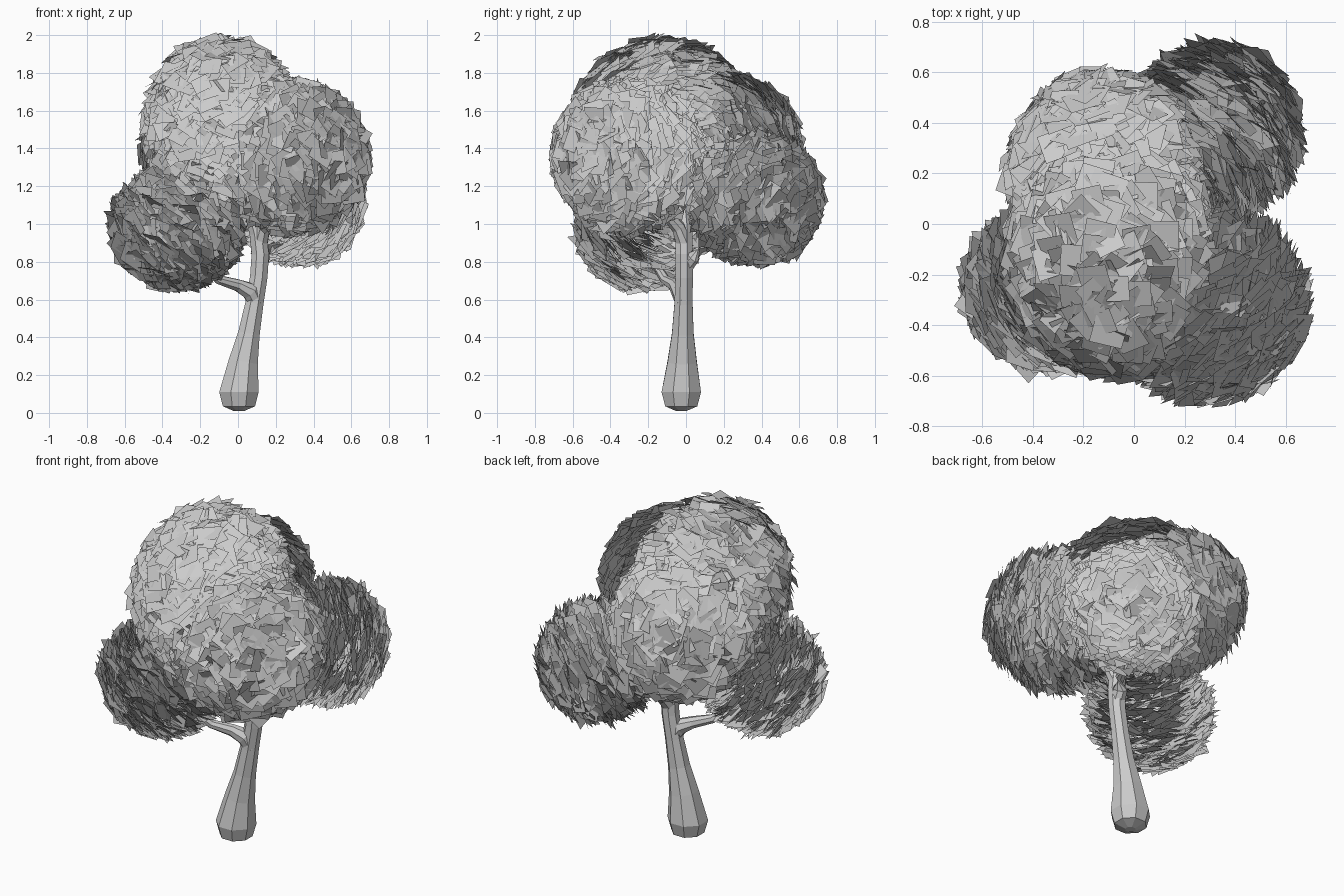
import bpy, bmesh, math, random
from mathutils import Vector

if "Cube" in bpy.data.objects:
    bpy.data.objects.remove(bpy.data.objects["Cube"])

random.seed(7)
CROWN = Vector((0, 0, 1.3))


def new_object(name, bm):
    mesh = bpy.data.meshes.new(name)
    bm.to_mesh(mesh)
    bm.free()
    obj = bpy.data.objects.new(name, mesh)
    bpy.context.collection.objects.link(obj)
    return obj


def tube(name, path, sides=8):
    """Flat-faced tube through (x, y, z, radius) points."""
    bm = bmesh.new()
    pts = [Vector(p[:3]) for p in path]
    rings = []
    for i, p in enumerate(pts):
        d = (pts[min(i + 1, len(pts) - 1)] - pts[max(i - 1, 0)]).normalized()
        ref = Vector((0, 1, 0)) if abs(d.y) < 0.75 else Vector((1, 0, 0))
        if name == "trunk" and i < 3:
            d = Vector((0, 0, 1))
        u = ref.cross(d).normalized()
        v = d.cross(u)
        ring = []
        for k in range(sides):
            a = 2 * math.pi * (k + 0.5) / sides
            ring.append(bm.verts.new(p + (u * math.cos(a) + v * math.sin(a)) * path[i][3]))
        rings.append(ring)
    for a, b in zip(rings, rings[1:]):
        for k in range(sides):
            j = (k + 1) % sides
            bm.faces.new((a[k], a[j], b[j], b[k]))
    bm.faces.new(rings[0][::-1])
    bm.faces.new(rings[-1])
    bmesh.ops.recalc_face_normals(bm, faces=bm.faces)
    return new_object(name, bm)


def leaf_cluster(name, center, radii, count, half=0.056):
    """Ellipsoid shell of square leaf cards, all facing away from the crown's middle."""
    bm = bmesh.new()
    c, r = Vector(center), Vector(radii)
    golden = math.pi * (3 - math.sqrt(5))
    for i in range(count):
        z = 1 - 2 * (i + 0.5) / count
        s = math.sqrt(1 - z * z)
        d = Vector((s * math.cos(i * golden), s * math.sin(i * golden), z))
        pos = c + d * r * random.uniform(0.94, 1.02)
        n = (pos - CROWN).normalized()
        n = (n + Vector([random.gauss(0, 0.2) for _ in range(3)])).normalized()
        t = n.cross(Vector([random.gauss(0, 1) for _ in range(3)])).normalized()
        b = n.cross(t)
        h = half * random.uniform(0.8, 1.2)
        bm.faces.new([bm.verts.new(pos + (t * x + b * y) * h)
                      for x, y in ((-1, -1), (1, -1), (1, 1), (-1, 1))])
    return new_object(name, bm)


# Trunk with swollen, rounded foot
tube("trunk", [
    (0.005, -0.025, 0.01, 0.03), (0.005, -0.025, 0.035, 0.092),
    (0.005, -0.025, 0.11, 0.113), (0.028, -0.02, 0.27, 0.084),
    (0.058, -0.017, 0.42, 0.062), (0.087, -0.013, 0.58, 0.052),
    (0.11, -0.01, 0.72, 0.05), (0.118, -0.01, 0.84, 0.05),
    (0.105, -0.01, 0.95, 0.048), (0.06, -0.02, 1.1, 0.035),
    (-0.02, -0.03, 1.35, 0.02)])

# Branches into the leaf clusters
tube("left_branch", [
    (0.10, -0.01, 0.58, 0.045), (0.065, -0.03, 0.645, 0.05),
    (0.0, -0.06, 0.675, 0.034), (-0.1, -0.11, 0.705, 0.026),
    (-0.28, -0.2, 0.85, 0.018)])
tube("back_branch", [
    (0.11, -0.01, 0.77, 0.045), (0.13, 0.035, 0.83, 0.042),
    (0.17, 0.09, 0.865, 0.03), (0.24, 0.2, 0.92, 0.025),
    (0.33, 0.34, 1.05, 0.018)])
tube("front_branch", [
    (0.115, -0.01, 0.9, 0.045), (0.135, -0.04, 0.98, 0.038),
    (0.19, -0.14, 1.1, 0.028), (0.28, -0.28, 1.3, 0.018)])

# Foliage clusters
leaf_cluster("top_foliage", (-0.09, -0.13, 1.52), (0.39, 0.46, 0.46), 1200)
leaf_cluster("back_foliage", (-0.13, 0.19, 1.40), (0.36, 0.41, 0.39), 900)
leaf_cluster("front_right_foliage", (0.29, -0.32, 1.36), (0.38, 0.37, 0.37), 1000)
leaf_cluster("back_right_foliage", (0.335, 0.38, 1.12), (0.31, 0.32, 0.31), 750)
leaf_cluster("left_foliage", (-0.335, -0.26, 0.97), (0.32, 0.295, 0.295), 750)
